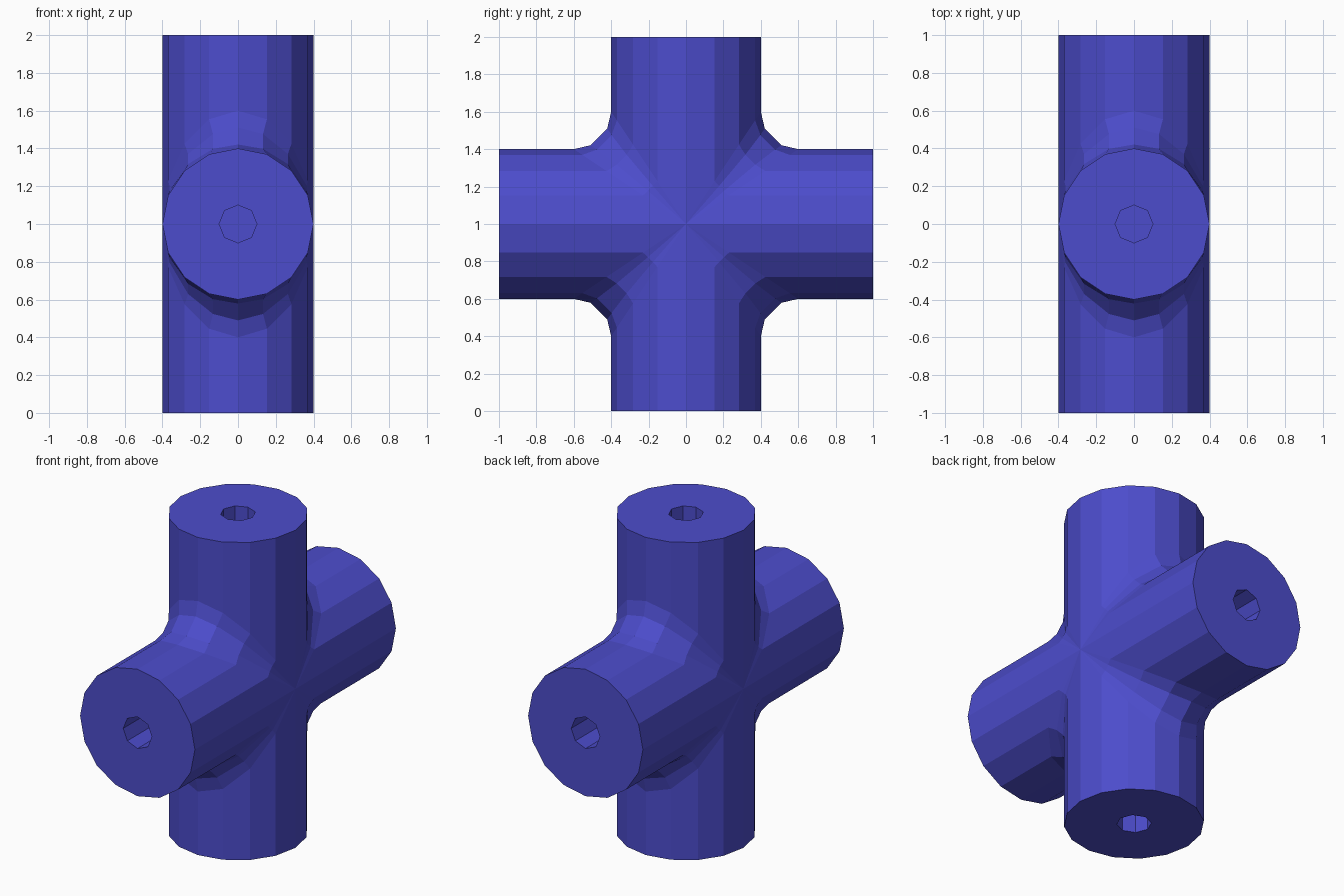
import bpy, bmesh, math
from mathutils import Vector

if "Cube" in bpy.data.objects:
    bpy.data.objects.remove(bpy.data.objects["Cube"])

R, FILLET, BORE, DEPTH = 0.4, 0.2, 0.1, 0.5   # pipe radius, crotch fillet, hole radius and depth
SIDES, ARC = 16, 3                            # pipe sides, fillet segments
CENTRE = Vector((0, 0, 1))

bm = bmesh.new()


def face(points):
    """Add a face, skipping points that coincide."""
    pts = []
    for p in points:
        if all((p - q).length > 1e-5 for q in pts):
            pts.append(p)
    if len(pts) > 2:
        bm.faces.new([bm.verts.new(p + CENTRE) for p in pts])


def profile(a):
    """Line from the top arm's end, around the rolling-ball fillet, to the side arm's end."""
    s, c = math.sin(a), max(math.cos(a), 0.0)
    k = R + FILLET
    ball = Vector((k * s, k * c, k * c))
    n1, n2 = Vector((-s, -c, 0)), Vector((-s, 0, -c))
    pts = [Vector((R * s, R * c, 1))]
    for i in range(ARC + 1):
        n = n1.lerp(n2, i / ARC).normalized()
        pts.append(ball + n * FILLET)
    pts.append(Vector((R * s, 1, R * c)))
    return pts


# Outer skin: one quadrant between two arms, flipped into four
half = SIDES // 2
lines = [profile(-math.pi / 2 + math.pi * i / half) for i in range(half + 1)]
for sy in (1, -1):
    for sz in (1, -1):
        def flip(p):
            return Vector((p.x, p.y * sy, p.z * sz))
        for a, b in zip(lines, lines[1:]):
            for j in range(len(a) - 1):
                face([flip(p) for p in (a[j], a[j + 1], b[j + 1], b[j])])


# Arm ends: flat ring, blind hole wall and hole floor
def ring(radius, i, h, vertical):
    t = 2 * math.pi * i / SIDES
    x, w = radius * math.sin(t), radius * math.cos(t)
    return Vector((x, w, h)) if vertical else Vector((x, h, w))


for vertical in (True, False):
    for s in (1, -1):
        floor = s * (1 - DEPTH)
        for i in range(0, SIDES, 2):
            a, b = (ring(BORE, k, s, vertical) for k in (i, i + 2))
            c, d = (ring(BORE, k, floor, vertical) for k in (i, i + 2))
            face([a] + [ring(R, k, s, vertical) for k in (i, i + 1, i + 2)] + [b])
            face([a, b, d, c])
        face([ring(BORE, k, floor, vertical) for k in range(0, SIDES, 2)])

bmesh.ops.remove_doubles(bm, verts=bm.verts[:], dist=1e-4)
bmesh.ops.recalc_face_normals(bm, faces=bm.faces[:])

mesh = bpy.data.meshes.new("cross_pipe")
bm.to_mesh(mesh)
bm.free()
blue = bpy.data.materials.new("blue")
blue.diffuse_color = (0.073, 0.073, 0.604, 1)
blue.use_nodes = True
blue.node_tree.nodes["Principled BSDF"].inputs["Base Color"].default_value = blue.diffuse_color
mesh.materials.append(blue)
bpy.context.collection.objects.link(bpy.data.objects.new("cross_pipe", mesh))
